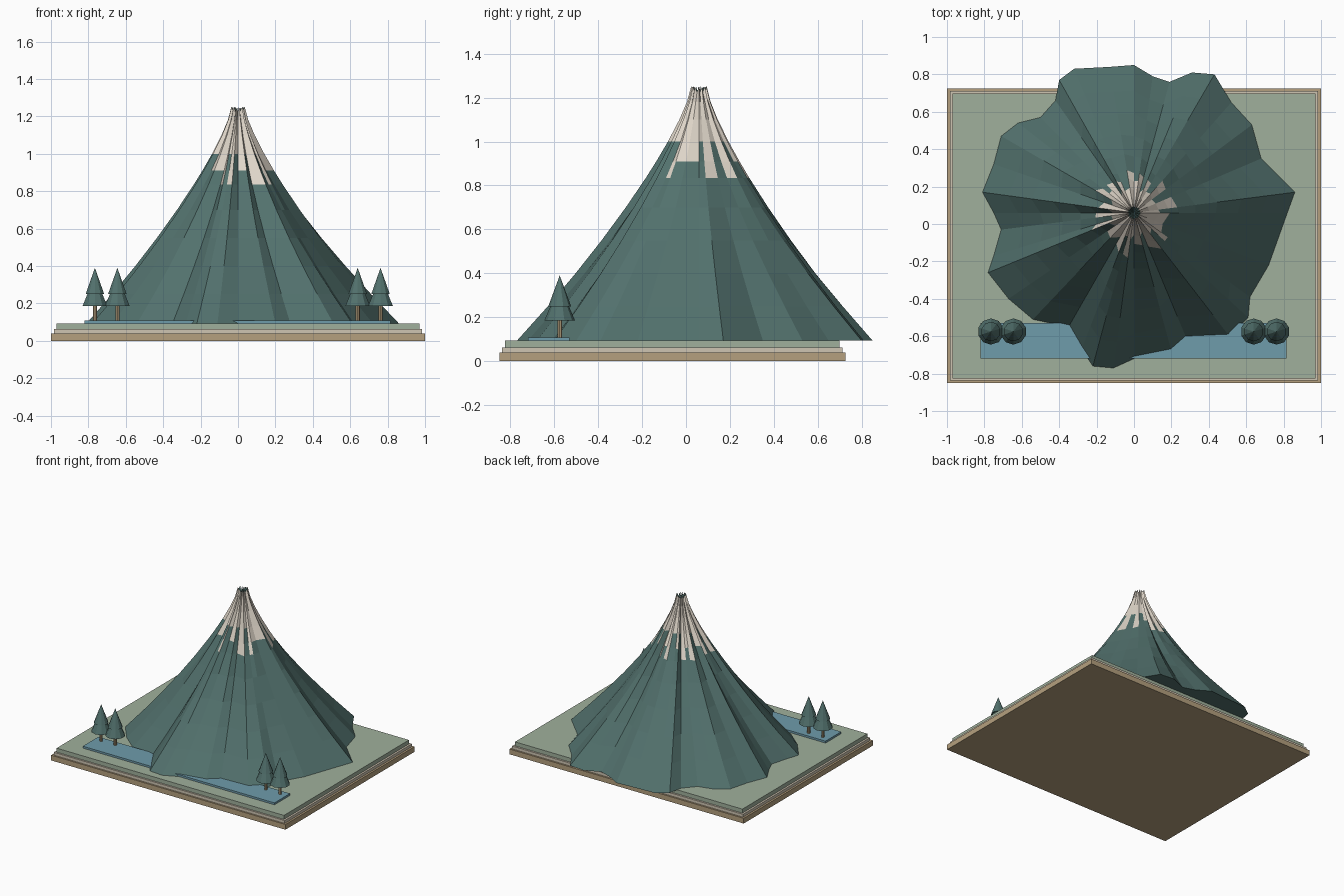
import bpy, bmesh, math

cube = bpy.data.objects.get("Cube")
if cube:
    bpy.data.objects.remove(cube, do_unlink=True)


def material(name, hex_code):
    channels = [int(hex_code[k:k + 2], 16) / 255 for k in (0, 2, 4)]
    colour = [c / 12.92 if c < 0.04 else ((c + 0.055) / 1.055) ** 2.4 for c in channels] + [1]
    mat = bpy.data.materials.new(name)
    mat.use_nodes = True
    mat.diffuse_color = colour
    mat.node_tree.nodes["Principled BSDF"].inputs["Base Color"].default_value = colour
    return mat


wood = material("tan wood", "B5A07E")
cream = material("cream trim", "CFC5B2")
grass = material("pale grass green", "A0B09C")
water = material("lake blue", "6F9CAB")
teal = material("deep teal", "52716D")
snow = material("warm snow", "DED5C8")


def finish(name, bm, *mats):
    bmesh.ops.recalc_face_normals(bm, faces=bm.faces)
    mesh = bpy.data.meshes.new(name)
    bm.to_mesh(mesh)
    bm.free()
    for mat in mats:
        mesh.materials.append(mat)
    obj = bpy.data.objects.new(name, mesh)
    bpy.context.collection.objects.link(obj)
    return obj


def slab(name, x0, x1, y0, y1, z0, z1, mat):
    bm = bmesh.new()
    bmesh.ops.create_cube(bm, size=1)
    for v in bm.verts:
        v.co.x = x1 if v.co.x > 0 else x0
        v.co.y = y1 if v.co.y > 0 else y0
        v.co.z = z1 if v.co.z > 0 else z0
    return finish(name, bm, mat)


def cone(name, x, y, z0, z1, r0, r1, sides, mat):
    bm = bmesh.new()
    bmesh.ops.create_cone(bm, cap_ends=True, segments=sides,
                          radius1=r0, radius2=r1, depth=z1 - z0)
    bmesh.ops.translate(bm, verts=bm.verts, vec=(x, y, (z0 + z1) / 2))
    return finish(name, bm, mat)


# Stepped base and lake
GROUND = 0.093
slab("base_plinth", -1, 1, -0.85, 0.725, 0, 0.04, wood)
slab("base_trim", -0.985, 0.985, -0.838, 0.712, 0.04, 0.062, cream)
slab("grass_ground", -0.97, 0.97, -0.825, 0.698, 0.062, GROUND, grass)
slab("lake", -0.82, 0.815, -0.72, -0.53, GROUND, 0.108, water)

# Mountain: wavy foot outline drawn in towards the peak on a concave slope
FOOT = [(0, .85), (-.13, .84), (-.32, .83), (-.4, .77), (-.42, .66), (-.5, .57),
        (-.62, .54), (-.71, .47), (-.75, .32), (-.81, .17), (-.75, .06), (-.71, -.03),
        (-.75, -.17), (-.78, -.26), (-.67, -.4), (-.54, -.51), (-.35, -.55), (-.28, -.67),
        (-.22, -.76), (-.11, -.77), (0, -.72), (.2, -.68), (.28, -.61), (.51, -.6),
        (.61, -.5), (.62, -.39), (.72, -.22), (.82, .06), (.86, .17), (.68, .35),
        (.63, .53), (.52, .65), (.43, .8), (.31, .81), (.19, .76), (.1, .79)]
LEVELS = [GROUND, .25, .4, .55, .7, .835, .91, 1, 1.1, 1.18, 1.25]
PEAK_Y, TOP = 0.06, 1.25


def is_snow(i, z):
    if z > 1:
        return True
    if z > 0.91:
        return i % 2 == 0 or i % 5 == 0
    return z > 0.835 and i % 2 == 0 and i % 6 != 2


bm = bmesh.new()
rings = []
for z in LEVELS:
    t = (z - GROUND) / (TOP - GROUND)
    scale = 0.04 + 0.96 * (1 - t) ** 1.35
    ring = []
    for i, (x, y) in enumerate(FOOT):
        sign = 1 if i % 2 else -1
        flute = scale * (1 + 0.1 * sign * t ** 2)
        notch = 0.025 if z == TOP and i % 2 == 0 else 0
        ring.append(bm.verts.new((x * flute, PEAK_Y + (y - PEAK_Y) * flute, z - notch)))
    rings.append(ring)
count = len(FOOT)
for level, (low, high) in enumerate(zip(rings, rings[1:])):
    middle = (LEVELS[level] + LEVELS[level + 1]) / 2
    for i in range(count):
        j = (i + 1) % count
        face = bm.faces.new((low[i], low[j], high[j], high[i]))
        face.material_index = int(is_snow(i, middle))
# Underside and the small crater at the peak
bm.faces.new(rings[0])
pit = bm.verts.new((0, PEAK_Y, TOP - 0.04))
for i in range(count):
    bm.faces.new((rings[-1][i], rings[-1][(i + 1) % count], pit))
finish("mountain", bm, teal, snow)

# Pine trees in pairs at each end of the lake
for n, x in enumerate((-0.765, -0.645, 0.64, 0.762), 1):
    y = -0.575
    cone(f"tree_trunk_{n}", x, y, 0.1, 0.2, 0.011, 0.011, 8, wood)
    cone(f"tree_lower_branches_{n}", x, y, 0.185, 0.32, 0.07, 0.012, 10, teal)
    cone(f"tree_upper_branches_{n}", x, y, 0.25, 0.39, 0.052, 0, 10, teal)
